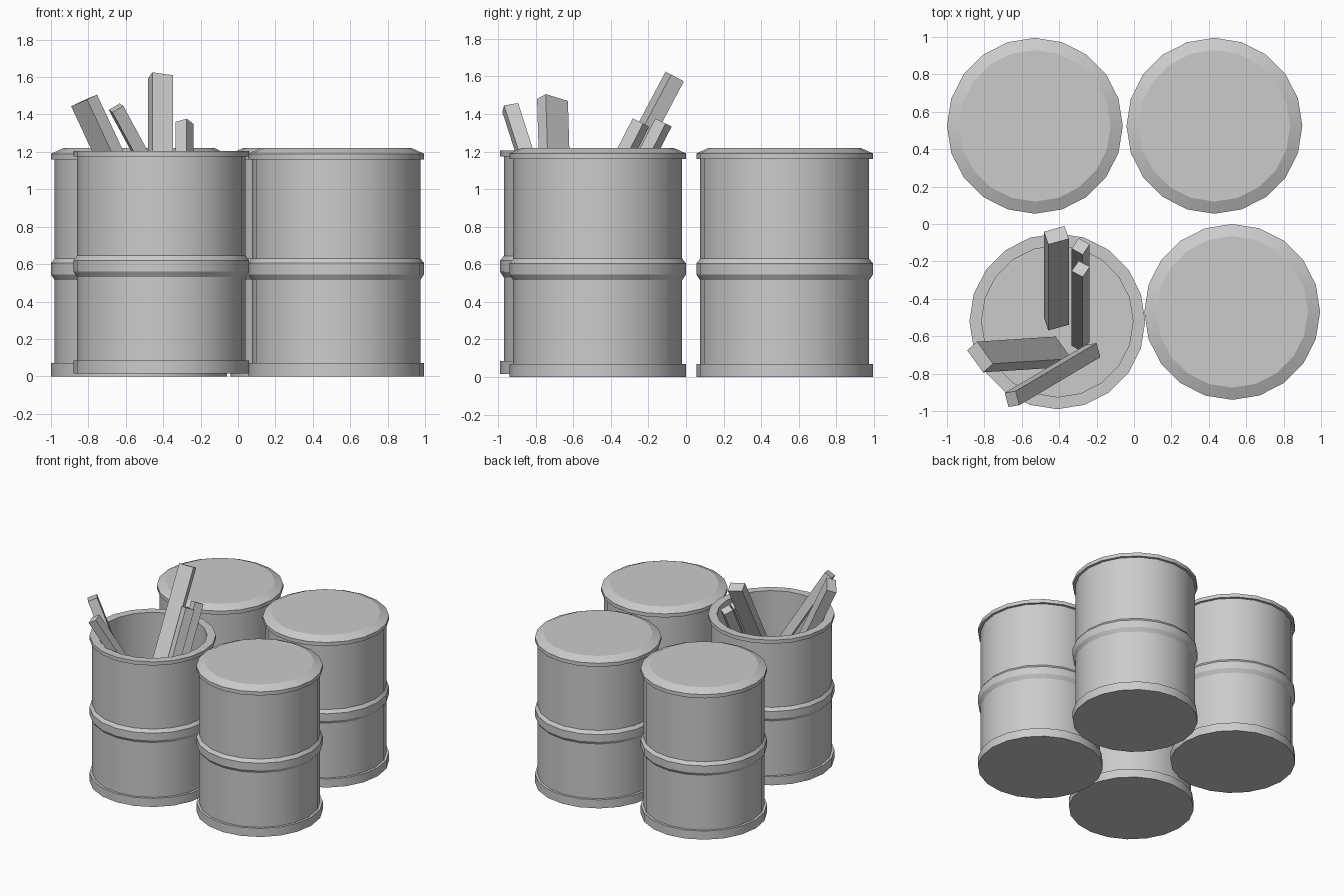
import bpy, bmesh, math
from mathutils import Vector

if "Cube" in bpy.data.objects:
    bpy.data.objects.remove(bpy.data.objects["Cube"])

SIDES = 20


def finish(name, bm, smooth):
    bmesh.ops.recalc_face_normals(bm, faces=bm.faces)
    me = bpy.data.meshes.new(name)
    bm.to_mesh(me)
    bm.free()
    ob = bpy.data.objects.new(name, me)
    bpy.context.collection.objects.link(ob)
    if smooth:
        bpy.ops.object.select_all(action='DESELECT')
        bpy.context.view_layer.objects.active = ob
        ob.select_set(True)
        bpy.ops.object.shade_smooth_by_angle(angle=math.radians(20))
    return ob


def lathe(name, profile, loc):
    """Revolve (radius, z) points and cap both ends."""
    bm = bmesh.new()
    rings = []
    for r, z in profile:
        rings.append([bm.verts.new((r * math.cos(a), r * math.sin(a), z))
                      for a in (2 * math.pi * i / SIDES for i in range(SIDES))])
    for lo, hi in zip(rings, rings[1:]):
        for i in range(SIDES):
            j = (i + 1) % SIDES
            bm.faces.new((lo[i], lo[j], hi[j], hi[i]))
    bm.faces.new(rings[0][::-1])
    bm.faces.new(rings[-1])
    ob = finish(name, bm, True)
    ob.location = loc


def plank(name, top, run, across, thick):
    """Box from its top-end centre, bottom-to-top vector and plan-view width vector."""
    d = Vector(run)
    w = Vector((across[0], across[1], -(across[0] * d.x + across[1] * d.y) / d.z))
    t = d.cross(w).normalized() * thick
    bm = bmesh.new()
    bmesh.ops.create_cube(bm, size=1)
    c = Vector(top) - d / 2
    for v in bm.verts:
        v.co = c + w * v.co.x + t * v.co.y + d * v.co.z
    finish(name, bm, False)


# Shared outer wall: foot rim, middle band, top rim
wall = [(0.47, 0), (0.47, 0.07), (0.45, 0.07), (0.45, 0.515), (0.47, 0.545),
        (0.47, 0.605), (0.45, 0.63), (0.45, 1.16), (0.47, 1.16), (0.47, 1.19)]

# Closed barrels with bevelled lid
for name, x, y in (("barrel_back_left", -0.53, 0.525),
                   ("barrel_back_right", 0.43, 0.525),
                   ("barrel_front_right", 0.525, -0.47)):
    lathe(name, wall + [(0.405, 1.22)], (x, y, 0))

# Open barrel with flat lip and hollow inside
lathe("open_barrel", wall + [(0.405, 1.19), (0.405, 0.05)], (-0.41, -0.52, 0.015))

# Planks leaning in the open barrel
plank("plank_tall", (-0.415, -0.06, 1.60), (0, 0.46, 0.87), (0.11, 0.03), 0.08)
plank("plank_small_back", (-0.285, -0.12, 1.355), (0, 0.40, 0.78), (0.059, -0.032), 0.072)
plank("plank_small_front", (-0.285, -0.24, 1.355), (0, 0.40, 0.78), (0.059, -0.032), 0.072)
plank("plank_wide", (-0.823, -0.711, 1.475), (-0.42, -0.027, 0.90), (0.085, -0.118), 0.075)
plank("plank_front", (-0.652, -0.936, 1.435), (-0.433, -0.257, 0.80), (0.02, -0.075), 0.068)
